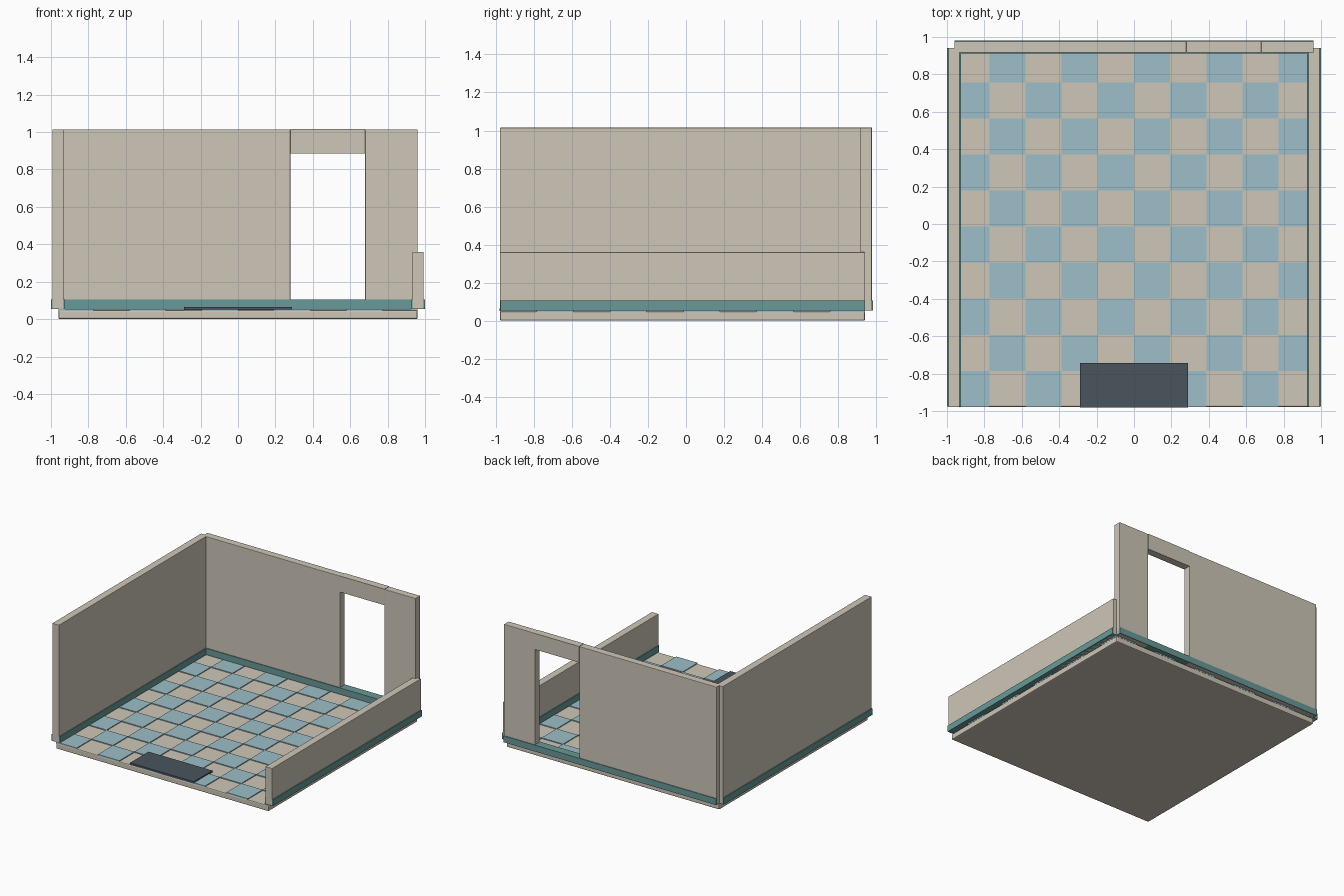
import bpy, bmesh

if "Cube" in bpy.data.objects:
    bpy.data.objects.remove(bpy.data.objects["Cube"])


def material(name, rgb):
    m = bpy.data.materials.new(name)
    m.diffuse_color = (*rgb, 1)
    m.use_nodes = True
    m.node_tree.nodes["Principled BSDF"].inputs["Base Color"].default_value = m.diffuse_color
    return m


CREAM = material("cream", (0.62, 0.57, 0.48))
BLUE = material("pale_blue", (0.34, 0.52, 0.58))
TEAL = material("teal", (0.14, 0.32, 0.31))
DARK = material("slate", (0.07, 0.09, 0.11))


def add_box(bm, x, y, z):
    """Box given as (min, max) along each axis."""
    verts = bmesh.ops.create_cube(bm, size=1)["verts"]
    bmesh.ops.scale(bm, vec=(x[1] - x[0], y[1] - y[0], z[1] - z[0]), verts=verts)
    bmesh.ops.translate(bm, vec=(sum(x) / 2, sum(y) / 2, sum(z) / 2), verts=verts)


def part(name, mat, boxes, bevel=0):
    bm = bmesh.new()
    for b in boxes:
        add_box(bm, *b)
    me = bpy.data.meshes.new(name)
    bm.to_mesh(me)
    bm.free()
    me.materials.append(mat)
    ob = bpy.data.objects.new(name, me)
    bpy.context.collection.objects.link(ob)
    if bevel:
        mod = ob.modifiers.new("bevel", "BEVEL")
        mod.width = bevel
        mod.segments = 2
    return ob


Z0, TOP = 0.054, 1.015          # wall foot and wall top
FRONT, BACK = -0.978, 0.942     # floor extent in y

# Floor slab
part("floor_slab", CREAM, [((-0.96, 0.96), (FRONT, BACK), (0, 0.048))], 0.008)

# Raised blue tiles in a checkerboard
N = 10
px, py = 1.932 / N, (BACK + 0.008 - FRONT) / N
tiles = []
for c in range(N):
    for r in range(N):
        if (c + r) % 2 == 0:
            x, y = -0.966 + c * px, FRONT + r * py
            x0, x1 = max(x, -0.96), min(x + px, 0.96)
            tiles.append(((x0, x1), (y, min(y + py, BACK)), (0.044, 0.055)))
part("floor_tiles", BLUE, tiles)

# Side walls: full height on the left, low on the right
part("left_wall", CREAM, [((-0.992, -0.932), (FRONT, BACK), (Z0, TOP))], 0.003)
part("right_low_wall", CREAM, [((0.932, 0.992), (FRONT, BACK), (Z0, 0.36))], 0.003)

# Back wall with doorway
YB = (0.917, 0.977)
part("back_wall_left", CREAM, [((-0.96, 0.28), YB, (Z0, TOP))], 0.003)
part("back_wall_right", CREAM, [((0.68, 0.96), YB, (Z0, TOP))], 0.003)
part("door_header", CREAM, [((0.28, 0.68), (0.917, 0.979), (0.885, TOP + 0.001))])

# Skirting wrapped round the foot of every wall
ZS = (Z0, 0.106)
for name, s in (("left_skirting", -1), ("right_skirting", 1)):
    part(name, TEAL, [(tuple(sorted((s * 0.925, s * 1.0))), (FRONT + 0.002, BACK), ZS)])
part("back_skirting", TEAL, [((-0.96, 0.96), (0.911, 0.982), ZS)])

# Entrance mat
part("entrance_mat", DARK, [((-0.288, 0.288), (FRONT - 0.003, -0.742), (0.05, 0.065))])
